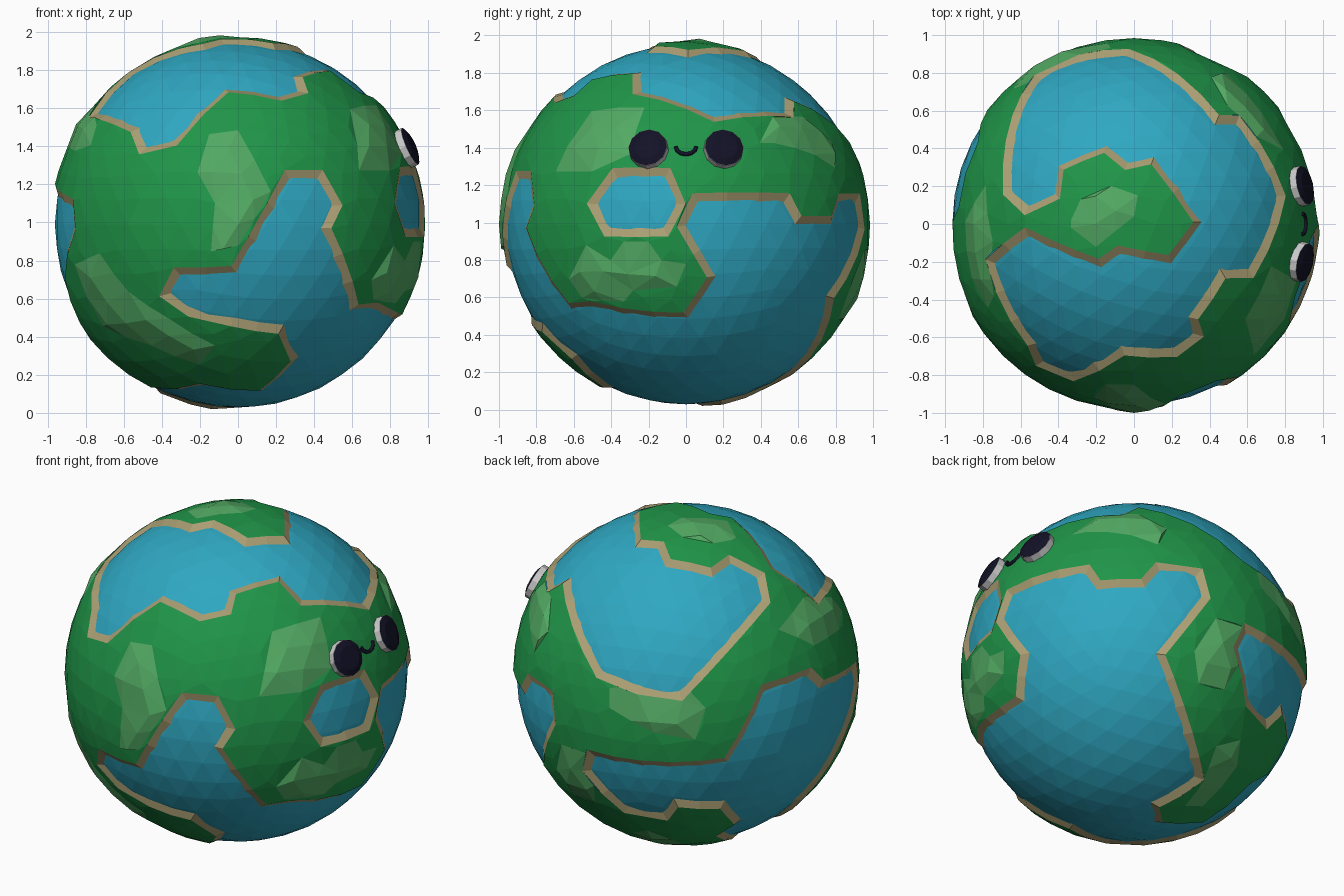
import bpy, bmesh
from math import sin, cos, pi, radians, sqrt
from mathutils import Vector, Matrix
from mathutils.geometry import delaunay_2d_cdt

if "Cube" in bpy.data.objects:
    bpy.data.objects.remove(bpy.data.objects["Cube"])

CENTRE = Vector((0, 0, 0.99))
R_WATER, R_LAND, R_HILL = 0.962, 0.984, 1.0

# Sketching directions on the ball: azimuth, elevation, height of the ball centre
VIEWS = {"front": (0, 0, .99), "right": (90, 0, .99), "top": (0, 90, 0), "bottom": (0, -90, 0),
         "back_left": (215, 25, 0), "back_right": (144, -30, 0)}

# Shorelines, each sketched from one or more directions
NORTH_SEA = [("top", [(-.57, .075), (-.67, .17), (-.51, .78), (-.29, .88), (-.04, .91), (.44, .55),
    (.55, .55), (.78, .15), (.62, -.26), (.47, -.26), (.31, -.5), (.34, -.59), (.22, -.68),
    (-.06, -.67), (-.33, -.81), (-.5, -.74), (-.54, -.64), (-.76, -.2), (-.57, -.045), (-.18, -.21),
    (-.08, -.14), (.19, -.19), (.34, .01), (.1, .34), (-.04, .31), (-.15, .4), (-.39, .3), (-.41, .15)])]
OCEAN = [
    ("front", [(.3, .28), (.23, .44), (-.03, .48), (-.25, .53), (-.38, .62), (-.32, .74), (-.02, .75),
               (.26, 1.25), (.43, 1.25), (.52, 1.09), (.46, .97), (.61, .55)]),
    ("right", [(-.5, .56), (0, .5), (.14, .71), (-.02, .98), (.05, 1.13), (.54, 1.13), (.6, 1.01),
               (.78, 1.01), (.82, 1.13), (.92, 1.13), (.94, .97), (.77, .6)]),
    ("back_right", [(.35, -.59), (.105, -.75)]),
    ("bottom", [(-.13, -.06), (-.25, -.08), (-.42, -.1), (-.52, -.4)]),
    ("back_left", [(.3, -.85), (.21, -.75), (-.06, -.74), (-.12, -.82), (-.34, -.78), (-.56, -.56),
                   (-.54, -.46), (.23, -.5), (.44, -.09), (.7, 0), (.77, -.07)]),
    ("front", [(-.87, 1.1), (-.86, .97), (-.91, .72)]),
    ("bottom", [(-.77, .01), (-.44, .14), (-.19, .45), (.12, .41)])]
LAKE = [("right", [(-.38, 1.265), (-.1, 1.265), (-.03, 1.1), (-.11, .95), (-.42, .95), (-.5, 1.1)])]

# Light green hills
HILLS = [
    [("front", [(-.15, 1.46), (0, 1.48), (.17, 1.16), (0, .88), (-.14, .85), (-.12, 1.1), (-.21, 1.26)])],
    [("front", [(-.85, .78), (-.72, .84), (-.57, .64), (-.36, .5), (-.12, .36), (-.2, .26), (-.45, .36), (-.7, .46)])],
    [("right", [(-.5, 1.59), (-.22, 1.61), (-.3, 1.36), (-.5, 1.27), (-.69, 1.27), (-.63, 1.4)])],
    [("right", [(.46, 1.56), (.62, 1.56), (.77, 1.43), (.79, 1.29), (.68, 1.36), (.47, 1.42), (.39, 1.42)])],
    [("right", [(-.53, .88), (-.4, .8), (-.33, .9), (-.2, .9), (-.13, .8), (0, .78), (-.05, .66),
                (-.28, .64), (-.33, .58), (-.55, .6), (-.62, .7)])],
    [("top", [(-.33, .02), (-.28, .13), (-.12, .2), (.02, .15), (0, .04), (-.2, -.12), (-.33, -.02)])],
    [("back_left", [(.52, .24), (.66, .42), (.82, .42), (.88, .34), (.86, .24), (.72, .15)])],
    [("back_left", [(-.43, -.09), (-.27, -.06), (0, -.08), (.11, -.2), (.05, -.38), (-.18, -.34), (-.43, -.2)])],
    [("back_right", [(.28, .13), (.4, .32), (.58, .27), (.56, .1), (.46, -.08), (.31, -.05)])],
    [("back_right", [(.43, -.4), (.57, -.36), (.56, -.51), (.38, -.74), (.28, -.74), (.35, -.64)])]]


def lift(view, u, v):
    """Point of a sketch, pushed onto the unit ball."""
    az, el, mid = VIEWS[view]
    a, e = radians(az), radians(el)
    c = Vector((sin(a) * cos(e), -cos(a) * cos(e), sin(e)))
    r = Vector((cos(a), sin(a), 0))
    u, v = u / .975, (v - mid) / .975
    return (u * r + v * c.cross(r) + sqrt(max(0, 1 - u * u - v * v)) * c).normalized()


def ico(level):
    bm = bmesh.new()
    bmesh.ops.create_icosphere(bm, subdivisions=level, radius=1)
    return bm


# Flat map of the ball, torn open inside one land triangle so nothing important is lost
grid = ico(4)
tear = Vector((-.52, -.84, .06)).normalized()
tear = max(grid.faces, key=lambda f: f.calc_center_median().dot(tear)).calc_center_median().normalized()
E1 = tear.orthogonal().normalized()
E2 = E1.cross(tear)


def to_map(p):
    return Vector((p.dot(E1), p.dot(E2))) / (1 - p.dot(tear))


def from_map(q):
    s = q.length_squared
    return (2 * q.x * E1 + 2 * q.y * E2 + (s - 1) * tear) / (s + 1)


def trace(sketch):
    """Closed, evenly split loop on the ball, anticlockwise from outside."""
    pts = [lift(view, *uv) for view, uvs in sketch for uv in uvs]
    loop = []
    for a, b in zip(pts, pts[1:] + pts[:1]):
        n = max(1, round((b - a).length / .17))
        loop += [a.lerp(b, i / n).normalized() for i in range(n)]
    m = [to_map(p) for p in loop]
    area = sum(m[i - 1].x * m[i].y - m[i].x * m[i - 1].y for i in range(len(m)))
    return loop if area > 0 else loop[::-1]


def offset(loop, d):
    out = []
    for i, p in enumerate(loop):
        n1 = (p - loop[i - 1]).cross(p).normalized()
        n2 = (loop[(i + 1) % len(loop)] - p).cross(p).normalized()
        out.append((p + (n1 + n2) * d / max(.7, 1 + n1.dot(n2))).normalized())
    return out


def inside(q, poly):
    hit = False
    for i, b in enumerate(poly):
        a = poly[i - 1]
        if (a.y > q.y) != (b.y > q.y) and q.x < (b.x - a.x) * (q.y - a.y) / (b.y - a.y) + a.x:
            hit = not hit
    return hit


def material(name, *rgb):
    m = bpy.data.materials.new(name)
    m.diffuse_color = (*rgb, 1)
    m.use_nodes = True
    m.node_tree.nodes["Principled BSDF"].inputs["Base Color"].default_value = m.diffuse_color
    return m


def finish(name, bm, *mats):
    me = bpy.data.meshes.new(name)
    bm.to_mesh(me)
    bm.free()
    ob = bpy.data.objects.new(name, me)
    ob.location = CENTRE
    bpy.context.collection.objects.link(ob)
    for m in mats:
        me.materials.append(m)
    return ob


GREEN, LIGHT = material("grass", .014, .3, .065), material("hill", .085, .4, .125)
BLUE, SAND = material("water", .028, .39, .54), material("sand", .4, .34, .17)
DARK, PALE = material("dark", .006, .006, .02), material("pale", .62, .62, .62)

# Water ball
water = ico(4)
bmesh.ops.scale(water, vec=(R_WATER,) * 3, verts=water.verts)
finish("water", water, BLUE)

# Sloping beaches along every shoreline
shores = [trace(s) for s in (NORTH_SEA, OCEAN, LAKE)]
banks = [offset(s, .026) for s in shores]
beach = bmesh.new()
for shore, bank in zip(shores, banks):
    top = [beach.verts.new(p * R_LAND) for p in bank]
    low = [beach.verts.new(p * (R_WATER - .006)) for p in offset(shore, -.03)]
    for i in range(len(top)):
        beach.faces.new((top[i - 1], low[i - 1], low[i], top[i]))
for f in beach.faces:
    if f.normal.dot(f.calc_center_median()) < 0:
        f.normal_flip()
finish("beach", beach, SAND)

# Land: ball points and outlines triangulated together on the flat map
hills = [trace(h) for h in HILLS]
bank_maps = [[to_map(p) for p in b] for b in banks]
hill_maps = [[to_map(p) for p in h] for h in hills]
points, edges = [], []
for loop in banks + hills:
    n, k = len(points), len(loop)
    edges += [(n + i, n + (i + 1) % k) for i in range(k)]
    points += loop
outline = list(points)
points += [v.co.normalized() for v in grid.verts
           if min((v.co - p).length for p in outline) > .065]
grid.free()
flat, _, tris, orig, _, _ = delaunay_2d_cdt([to_map(p) for p in points], edges, [], 0, 1e-6)
land = bmesh.new()
verts = []
for q, src in zip(flat, orig):
    raised = src and src[0] >= len(outline) and any(inside(q, h) for h in hill_maps)
    verts.append(land.verts.new(from_map(q) * (R_HILL if raised else R_LAND)))
for t in tris:
    mid = sum((flat[i] for i in t), Vector((0, 0))) / len(t)
    if not any(inside(mid, b) for b in bank_maps):
        f = land.faces.new([verts[i] for i in t])
        f.material_index = int(any(inside(mid, h) for h in hill_maps))
bmesh.ops.delete(land, geom=[v for v in land.verts if not v.link_faces], context='VERTS')
bmesh.ops.holes_fill(land, edges=land.edges[:], sides=4)
land.normal_update()
for f in land.faces:
    if f.normal.dot(f.calc_center_median()) < 0:
        f.normal_flip()
finish("land", land, GREEN, LIGHT)


# Eyes: pale rim with a slightly domed dark lens, pointing straight out
def disc(name, axis, r1, r2, start, depth, mat):
    bm = bmesh.new()
    turn = axis.to_track_quat('Z', 'Y').to_matrix().to_4x4()
    bmesh.ops.create_cone(bm, cap_ends=True, segments=12, radius1=r1, radius2=r2, depth=depth,
                          matrix=Matrix.Translation(axis * (start + depth / 2)) @ turn)
    finish(name, bm, mat)


for side, label in ((-1, "left"), (1, "right")):
    axis = Vector((.915, side * .207, .415)).normalized()
    disc(label + "_eye_rim", axis, .106, .106, .93, .085, PALE)
    disc(label + "_eye_lens", axis, .104, .07, 1.015, .014, DARK)

# Smile
cu = bpy.data.curves.new("smile", 'CURVE')
cu.dimensions, cu.bevel_depth, cu.bevel_resolution, cu.use_fill_caps = '3D', .011, 1, True
sp = cu.splines.new('POLY')
sp.points.add(6)
for i, p in enumerate(sp.points):
    t = pi + pi * i / 6
    y, z = .055 * cos(t), .415 + .04 * sin(t)
    p.co = (sqrt(.985 ** 2 - y * y - z * z), y, z, 1)
smile = bpy.data.objects.new("smile", cu)
smile.location = CENTRE
cu.materials.append(DARK)
bpy.context.collection.objects.link(smile)
